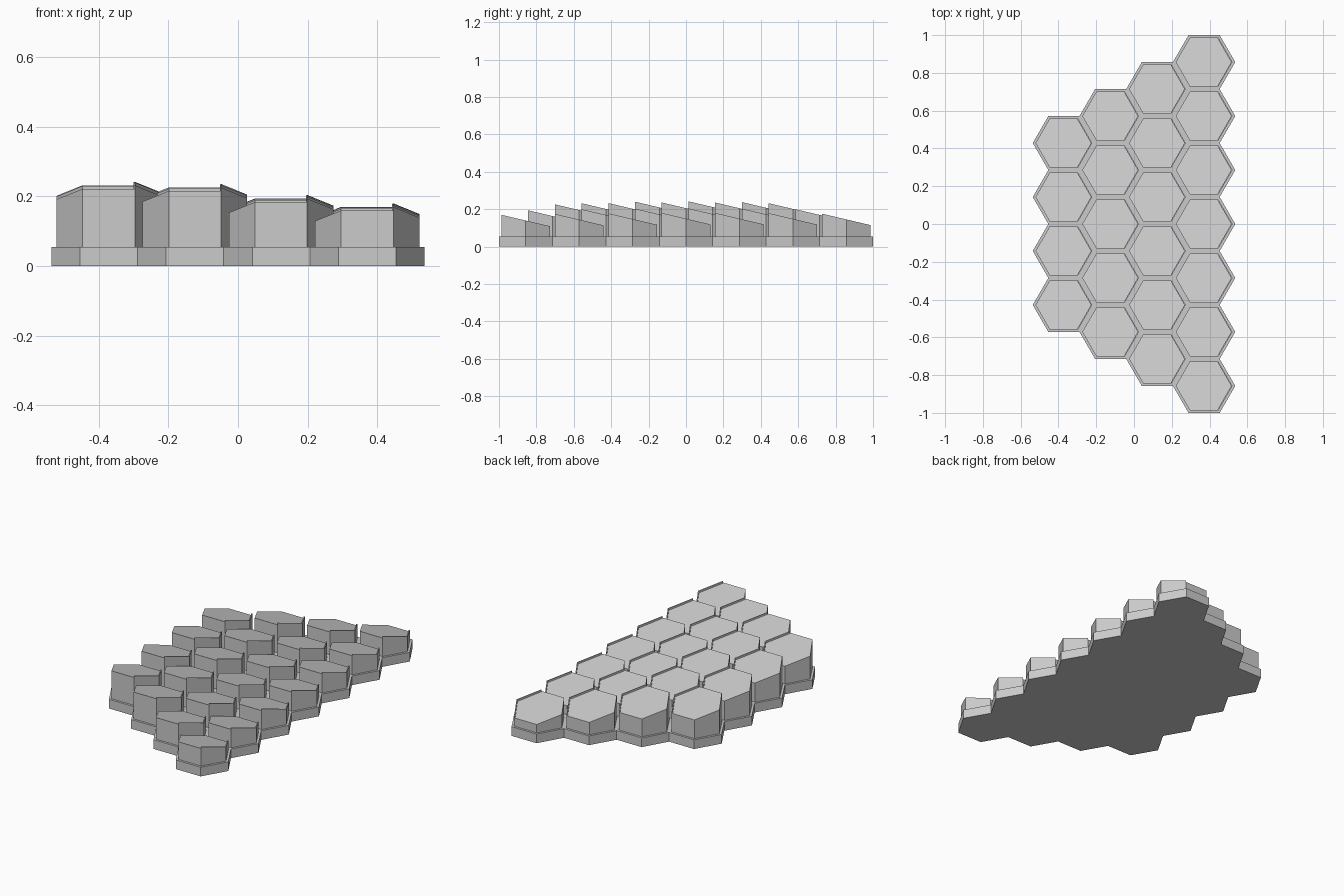
import bpy, bmesh, math

cube = bpy.data.objects.get("Cube")
if cube:
    bpy.data.objects.remove(cube, do_unlink=True)

PITCH = 2 / 7                      # cell spacing along y
CELL_R = PITCH / math.sqrt(3)      # cell corner radius
PILLAR_R = 0.15
BASE_H = 0.055
SLOPE = -0.235                     # tops fall toward the back
LIP_W, LIP_H = 0.007, 0.01

# Single stone colour
stone = bpy.data.materials.new("light grey")
stone.use_nodes = True
stone.diffuse_color = (0.6, 0.6, 0.6, 1)
stone.node_tree.nodes["Principled BSDF"].inputs["Base Color"].default_value = stone.diffuse_color


def hex_points(x, y, r, degrees=range(0, 360, 60)):
    return [(x + r * math.cos(math.radians(a)), y + r * math.sin(math.radians(a)))
            for a in degrees]


def finish(bm, name):
    bmesh.ops.recalc_face_normals(bm, faces=bm.faces[:])
    mesh = bpy.data.meshes.new(name)
    bm.to_mesh(mesh)
    bm.free()
    mesh.materials.append(stone)
    bpy.context.collection.objects.link(bpy.data.objects.new(name, mesh))


def add_prism(bm, outline, bottom, top):
    """Prism whose end heights are functions of y."""
    low = [bm.verts.new((x, y, bottom(y))) for x, y in outline]
    high = [bm.verts.new((x, y, top(y))) for x, y in outline]
    bm.faces.new(low[::-1])
    bm.faces.new(high)
    n = len(outline)
    for i in range(n):
        j = (i + 1) % n
        bm.faces.new((low[i], low[j], high[j], high[i]))


# Cell layout: columns of four to seven cells, with the height of each front edge
cells = []
for col, height in enumerate((0.222, 0.216, 0.184, 0.16)):
    count = col + 4
    x = (col - 1.5) * 1.5 * CELL_R
    for row in range(count):
        y = (row - (count - 1) / 2) * PITCH
        t = 2 * row / (count - 1) - 1
        cells.append((x, y, height + 0.007 * (1 - t * t) + 0.003 * (t + 1)))

# Joined honeycomb base slab
bm = bmesh.new()
for x, y, _ in cells:
    bm.faces.new([bm.verts.new((px, py, 0)) for px, py in hex_points(x, y, CELL_R)])
bmesh.ops.remove_doubles(bm, verts=bm.verts[:], dist=0.001)
slab = bmesh.ops.extrude_face_region(bm, geom=bm.faces[:], use_keep_orig=True)
raised = [g for g in slab["geom"] if isinstance(g, bmesh.types.BMVert)]
bmesh.ops.translate(bm, verts=raised, vec=(0, 0, BASE_H))
finish(bm, "honeycomb_base")

# Slant-topped pillars and the raised lips along their +x edges
pillars, lips = bmesh.new(), bmesh.new()
for x, y, front in cells:
    front_y = y - PILLAR_R * math.sqrt(3) / 2

    def top(py):
        return front + SLOPE * (py - front_y)

    add_prism(pillars, hex_points(x, y, PILLAR_R), lambda py: BASE_H, top)
    edge = (-60, 0, 60)
    outline = hex_points(x, y, PILLAR_R, edge)
    outline += hex_points(x, y, PILLAR_R - LIP_W, edge[::-1])
    add_prism(lips, outline, top, lambda py: top(py) + LIP_H)
finish(pillars, "hexagonal_pillars")
finish(lips, "pillar_lips")
